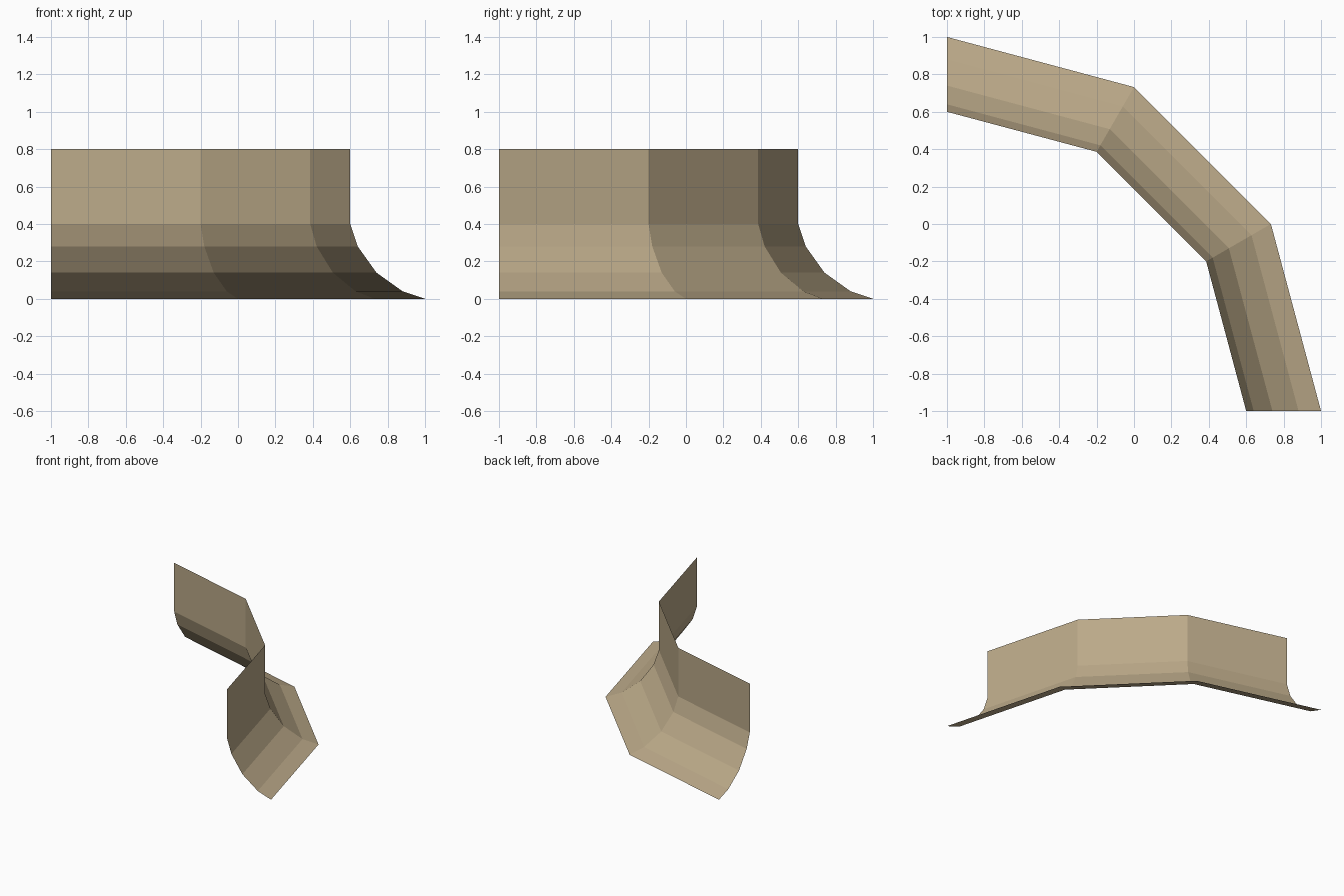
import bpy
import bmesh
from mathutils import Vector

cube = bpy.data.objects.get("Cube")
if cube:
    bpy.data.objects.remove(cube, do_unlink=True)

# Sand coloured material
sand = bpy.data.materials.new("sand")
sand.use_nodes = True
color = (0.5, 0.4, 0.25, 1)
sand.diffuse_color = color
bsdf = sand.node_tree.nodes["Principled BSDF"]
bsdf.inputs["Base Color"].default_value = color
bsdf.inputs["Roughness"].default_value = 0.9

# Cross-section: share of the way from inner to outer rail, and height
profile = [(0, 0.8), (0, 0.4), (0.1, 0.28), (0.35, 0.14), (0.7, 0.04), (1, 0)]

# Inner and outer rails of one half; the other half mirrors across y = x
half = [((0.6, -1), (1, -1)), ((0.386, -0.2), (0.732, 0))]
stations = half + [(a[::-1], b[::-1]) for a, b in reversed(half)]

# Sweep the profile along the mitred bends as a single open sheet
bm = bmesh.new()
rings = []
for inner, outer in stations:
    a, b = Vector(inner), Vector(outer)
    rings.append([bm.verts.new((*a.lerp(b, t), z)) for t, z in profile])
for r0, r1 in zip(rings, rings[1:]):
    for i in range(len(profile) - 1):
        bm.faces.new((r0[i], r0[i + 1], r1[i + 1], r1[i]))
bm.normal_update()

# Turn the sheet's normals towards the outside of the bend
if sum(f.normal.z for f in bm.faces) < 0:
    bmesh.ops.reverse_faces(bm, faces=bm.faces[:])

mesh = bpy.data.meshes.new("curved_wall")
bm.to_mesh(mesh)
bm.free()
mesh.materials.append(sand)
wall = bpy.data.objects.new("curved_wall", mesh)
bpy.context.collection.objects.link(wall)
